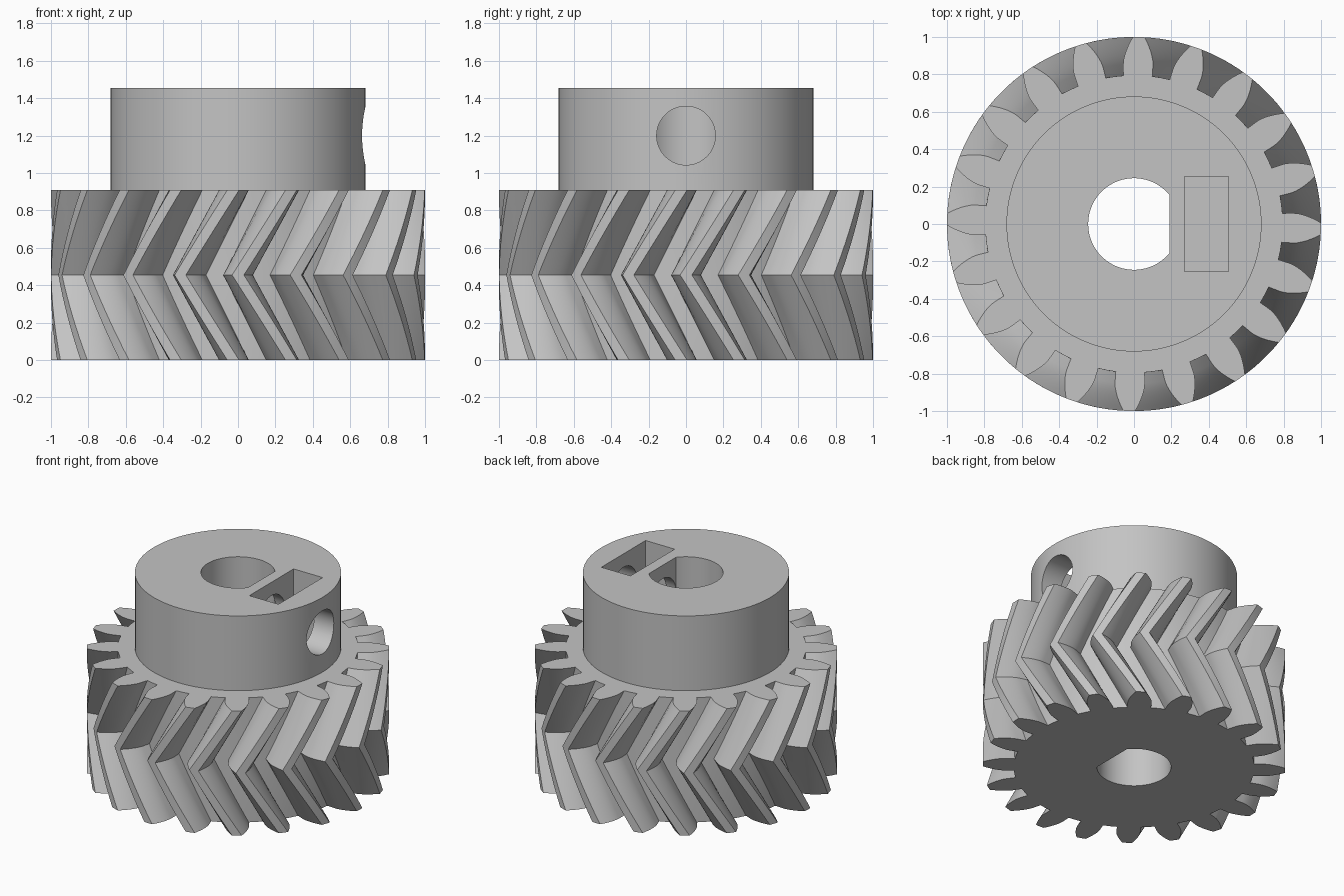
import bpy, bmesh, math
from math import pi, cos, sin, tan, acos, radians

if "Cube" in bpy.data.objects:
    bpy.data.objects.remove(bpy.data.objects["Cube"], do_unlink=True)

TEETH = 20
MODULE = 1 / 11                      # tip radius is 11 modules
TIP, PITCH, ROOT = 11 * MODULE, 10 * MODULE, 8.75 * MODULE
GEAR_TOP, HUB_TOP = 10 * MODULE, 16 * MODULE
HUB_R, BORE_R, FLAT_X = 7.5 * MODULE, 0.245, 0.19
SCREW_Z, SCREW_R = 1.2, 0.157
TWIST = GEAR_TOP / 2 * tan(radians(30)) / PITCH   # twist over half the height

grey = bpy.data.materials.new("plain grey")
grey.use_nodes = True
colour = (0.55, 0.55, 0.55, 1)
grey.diffuse_color = colour
grey.node_tree.nodes["Principled BSDF"].inputs["Base Color"].default_value = colour


def loft(name, sections):
    """Closed solid through a stack of matching point rings."""
    bm = bmesh.new()
    rings = [[bm.verts.new(p) for p in ring] for ring in sections]
    n = len(rings[0])
    for a, b in zip(rings, rings[1:]):
        for i in range(n):
            j = (i + 1) % n
            bm.faces.new((a[i], a[j], b[j], b[i]))
    bm.faces.new(rings[0][::-1])
    bm.faces.new(rings[-1])
    bmesh.ops.recalc_face_normals(bm, faces=bm.faces)
    mesh = bpy.data.meshes.new(name)
    bm.to_mesh(mesh)
    bm.free()
    mesh.materials.append(grey)
    obj = bpy.data.objects.new(name, mesh)
    bpy.context.collection.objects.link(obj)
    return obj


def circle(radius, count):
    return [(radius * cos(2 * pi * i / count), radius * sin(2 * pi * i / count))
            for i in range(count)]


def prism(name, outline, z0, z1):
    return loft(name, [[(x, y, z) for x, y in outline] for z in (z0, z1)])


def combine(target, tool, operation):
    mod = target.modifiers.new(tool.name, "BOOLEAN")
    mod.object, mod.operation, mod.solver = tool, operation, "EXACT"
    bpy.context.view_layer.objects.active = target
    bpy.ops.object.modifier_apply(modifier=mod.name)
    bpy.data.objects.remove(tool, do_unlink=True)


# Involute tooth outline as (radius, angle) pairs
base = PITCH * cos(radians(20))
half_base = pi / (2 * TEETH) + tan(radians(20)) - radians(20)
flank = [(ROOT, half_base + 0.004)]
for k in range(7):
    r = base + (TIP - base) * k / 6
    a = acos(min(1, base / r))
    flank.append((r, half_base - (tan(a) - a)))
tooth = [(r, -a) for r, a in flank] + [(TIP, 0)] + [(r, a) for r, a in reversed(flank)]
valley = [(ROOT, pi / TEETH)]
outline = [(r, a + 2 * pi * t / TEETH) for t in range(TEETH) for r, a in tooth + valley]

# Herringbone body: twist reverses at mid height
STEPS = 16
sections = []
for s in range(STEPS + 1):
    f = s / STEPS
    turn = TWIST * abs(2 * f - 1)
    sections.append([(r * cos(a + turn), r * sin(a + turn), f * GEAR_TOP)
                     for r, a in outline])
gear = loft("herringbone_gear", sections)

# Hub
combine(gear, prism("hub", circle(HUB_R, 128), GEAR_TOP - 0.1, HUB_TOP), "UNION")

# D-shaped shaft bore
corner = acos(FLAT_X / BORE_R)
arc = [corner + (2 * pi - 2 * corner) * i / 64 for i in range(65)]
bore = [(BORE_R * cos(a), BORE_R * sin(a)) for a in arc]
combine(gear, prism("bore", bore, -0.1, HUB_TOP + 0.1), "DIFFERENCE")

# Nut pocket, open at the top
pocket = [(0.27, -0.255), (0.505, -0.255), (0.505, 0.255), (0.27, 0.255)]
combine(gear, prism("nut_pocket", pocket, SCREW_Z - 0.255, HUB_TOP + 0.1), "DIFFERENCE")

# Set screw hole running from the hub side into the bore
screw = loft("screw_hole", [[(x, y, z + SCREW_Z) for y, z in circle(SCREW_R, 48)]
                            for x in (0, 0.9)])
combine(gear, screw, "DIFFERENCE")

bpy.ops.object.select_all(action="DESELECT")
gear.select_set(True)
bpy.context.view_layer.objects.active = gear
bpy.ops.object.shade_smooth_by_angle(angle=radians(28))
